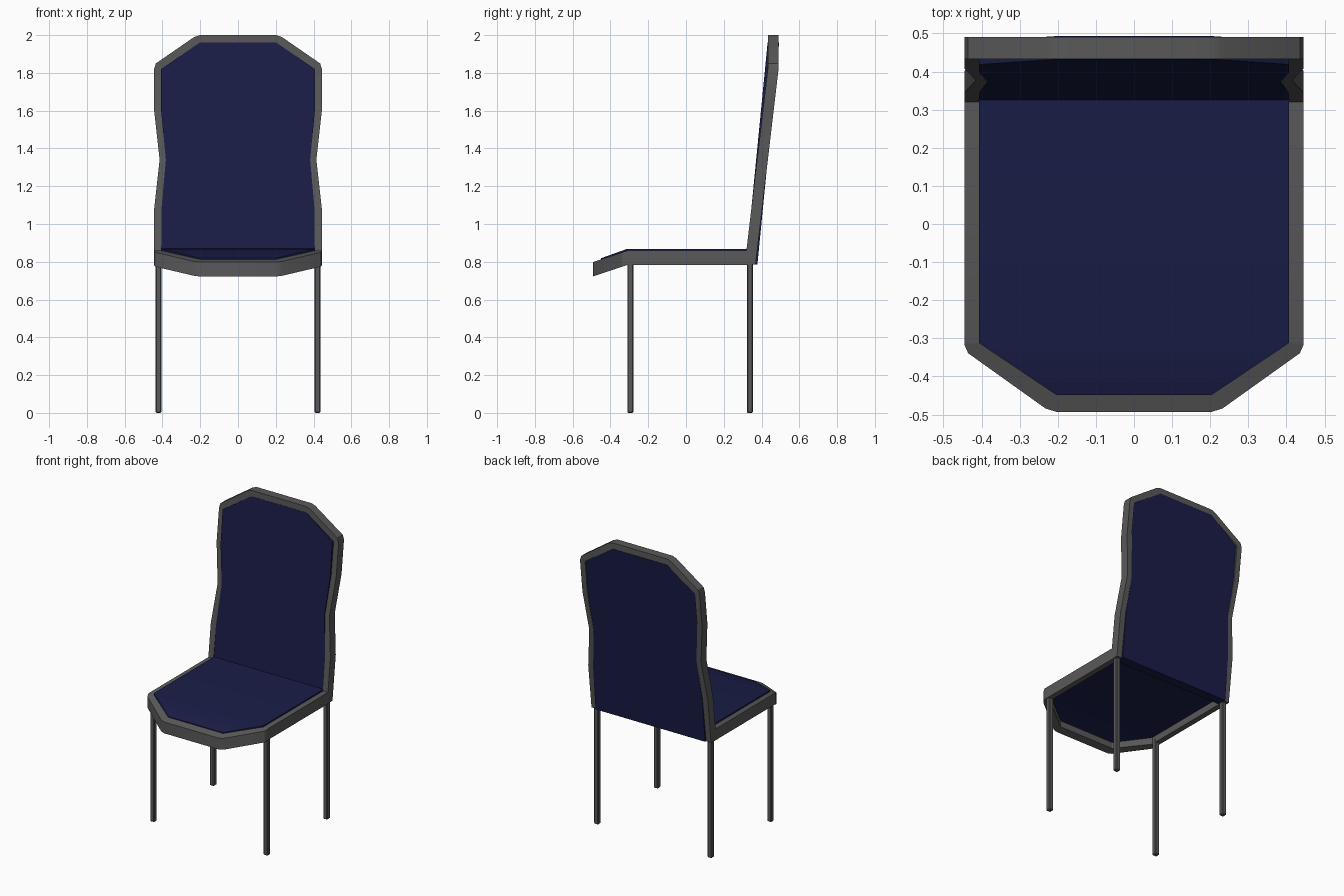
import bpy, bmesh

if "Cube" in bpy.data.objects:
    bpy.data.objects.remove(bpy.data.objects["Cube"])


def material(name, rgb):
    m = bpy.data.materials.new(name)
    m.diffuse_color = (*rgb, 1)
    m.use_nodes = True
    m.node_tree.nodes["Principled BSDF"].inputs["Base Color"].default_value = m.diffuse_color
    return m


BLUE = material("blue_fabric", (0.010, 0.012, 0.062))
GREY = material("dark_grey", (0.1, 0.1, 0.1))


def finish(bm, name, mat):
    bmesh.ops.remove_doubles(bm, verts=bm.verts, dist=1e-5)
    bmesh.ops.recalc_face_normals(bm, faces=bm.faces)
    me = bpy.data.meshes.new(name)
    bm.to_mesh(me)
    bm.free()
    me.materials.append(mat)
    ob = bpy.data.objects.new(name, me)
    bpy.context.collection.objects.link(ob)
    bpy.ops.object.select_all(action='DESELECT')
    ob.select_set(True)
    bpy.context.view_layer.objects.active = ob
    bpy.ops.object.shade_smooth_by_angle()
    return ob


def skin(name, sections, mat):
    """Bridge four-point cross-sections into a closed solid."""
    bm = bmesh.new()
    rings = [[bm.verts.new(p) for p in s] for s in sections]
    for a, b in zip(rings, rings[1:]):
        for i in range(4):
            j = (i + 1) % 4
            bm.faces.new((a[i], a[j], b[j], b[i]))
    bm.faces.new(rings[0])
    bm.faces.new(rings[-1])
    return finish(bm, name, mat)


# Surfaces of each part; side 0 is the sitter's side, side 1 the reverse
def seat_at(x, y, side):
    top = 0.859 - 0.33 * max(0, -0.31 - y)
    return (x, y, top - 0.076 * side)


def cushion_at(x, y, side):
    top = 0.869 - 0.36 * max(0, -0.31 - y)
    return (x, y, top - 0.04 * side)


def back_at(x, z, side):
    front = 0.311 + min(1, (z - 0.785) / 1.035) * 0.122
    return (x, front + 0.057 * side, z)


def pad_at(x, z, side):
    # The padded panel is flat, while the frame bends near its top
    front = 0.317 + (z - 0.785) / 1.175 * 0.115
    return (x, front + 0.061 * side, z)


def frame(name, half, at):
    """half: (outer x, outer s, inner x, inner s), mirrored across x."""
    path = half + [(-a, b, -c, d) for a, b, c, d in reversed(half)]
    skin(name, [[at(a, b, 0), at(c, d, 0), at(c, d, 1), at(a, b, 1)]
                for a, b, c, d in path], GREY)


def panel(name, rows, at):
    skin(name, [[at(-x, s, 0), at(x, s, 0), at(x, s, 1), at(-x, s, 1)]
                for x, s in rows], BLUE)


# Seat frame and thinner cushion set into it
frame("seat_frame", [
    (0.444, 0.335, 0.407, 0.335), (0.444, -0.31, 0.407, -0.31),
    (0.444, -0.319, 0.407, -0.312), (0.435, -0.339, 0.407, -0.312),
    (0.232, -0.484, 0.203, -0.449), (0.203, -0.493, 0.203, -0.449)], seat_at)
panel("seat_cushion", [(0.407, 0.35), (0.407, -0.312), (0.203, -0.449)],
      cushion_at)

# Back frame and padded panel
frame("back_frame", [
    (0.444, 0.785, 0.407, 0.785), (0.444, 1.08, 0.405, 1.08),
    (0.415, 1.34, 0.382, 1.34), (0.444, 1.60, 0.407, 1.60),
    (0.444, 1.82, 0.407, 1.82), (0.435, 1.85, 0.407, 1.82),
    (0.232, 1.99, 0.203, 1.96), (0.203, 2.0, 0.203, 1.96)], back_at)
panel("back_panel", [
    (0.407, 0.785), (0.405, 1.08), (0.382, 1.34),
    (0.407, 1.60), (0.407, 1.82), (0.203, 1.96)], pad_at)

# Square legs with softened edges
for end, y in (("front", -0.295), ("rear", 0.338)):
    for side, x in (("left", -0.421), ("right", 0.421)):
        bm = bmesh.new()
        bmesh.ops.create_cube(bm, size=1)
        for v in bm.verts:
            v.co = (x + v.co.x * 0.032, y + v.co.y * 0.032,
                    0.405 + v.co.z * 0.81)
        bmesh.ops.bevel(bm, geom=bm.edges[:], offset=0.005, segments=1,
                        affect='EDGES')
        finish(bm, f"{end}_leg_{side}", GREY)
